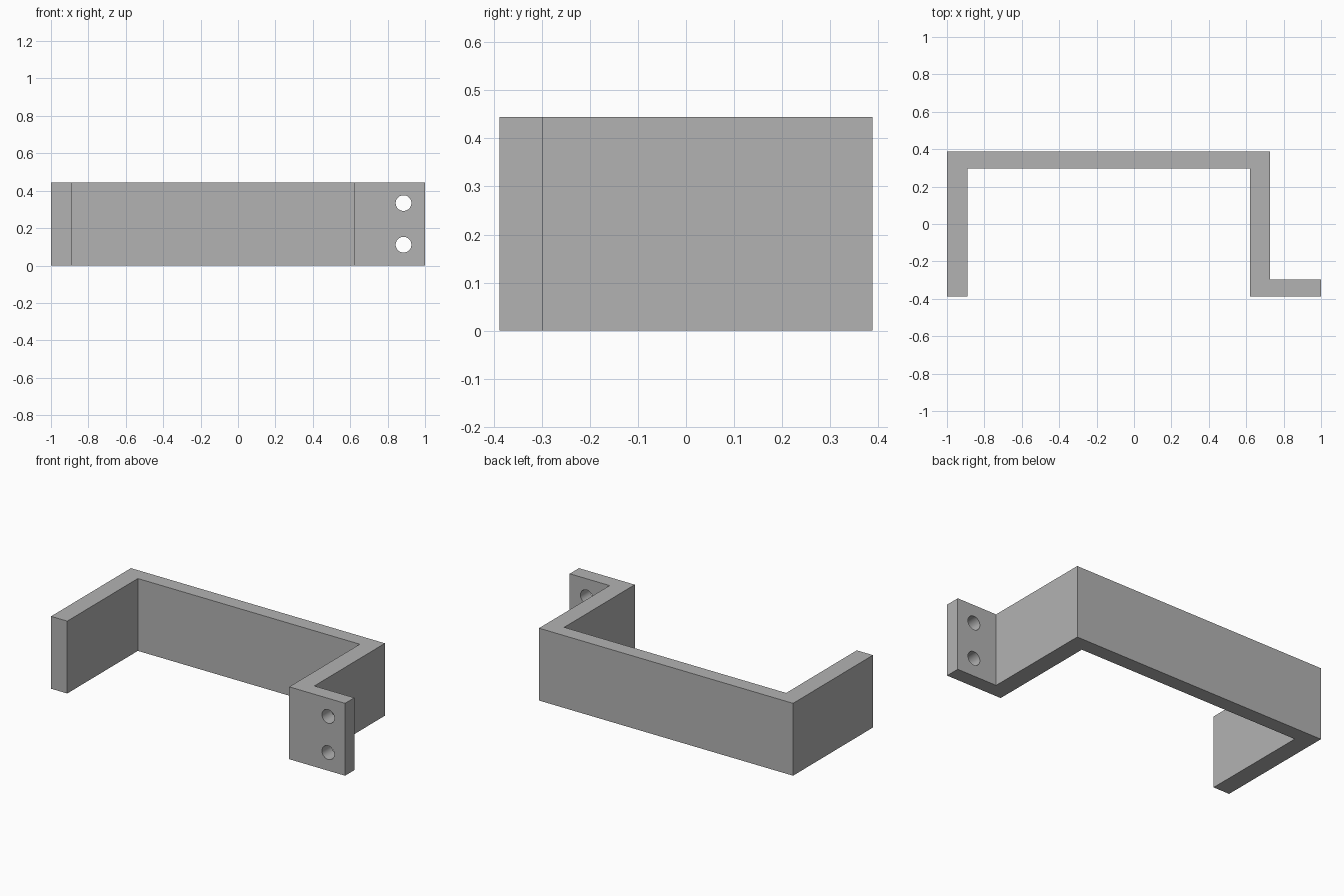
import bpy
import bmesh
import math

cube = bpy.data.objects.get("Cube")
if cube:
    bpy.data.objects.remove(cube, do_unlink=True)

HEIGHT = 0.445
DEPTH = 0.388      # half depth
INNER = 0.298      # inside face of back wall and flange
HOLE_X, HOLE_RADIUS = 0.885, 0.042

grey = bpy.data.materials.new("plain grey")
grey.use_nodes = True
colour = (0.45, 0.45, 0.45, 1)
grey.diffuse_color = colour
grey.node_tree.nodes["Principled BSDF"].inputs["Base Color"].default_value = colour

# Bracket: bent strip outline extruded upwards
outline = [(-1, -DEPTH), (-0.89, -DEPTH), (-0.89, INNER), (0.62, INNER),
           (0.62, -DEPTH), (1, -DEPTH), (1, -INNER), (0.728, -INNER),
           (0.728, DEPTH), (-1, DEPTH)]
bm = bmesh.new()
base = bm.faces.new([bm.verts.new((x, y, 0)) for x, y in outline])
top = bmesh.ops.extrude_face_region(bm, geom=[base])["geom"]
bmesh.ops.translate(bm, vec=(0, 0, HEIGHT),
                    verts=[v for v in top if isinstance(v, bmesh.types.BMVert)])
bmesh.ops.recalc_face_normals(bm, faces=bm.faces)
mesh = bpy.data.meshes.new("bracket")
bm.to_mesh(mesh)
bm.free()
mesh.materials.append(grey)
bracket = bpy.data.objects.new("bracket", mesh)
bpy.context.collection.objects.link(bracket)
bpy.context.view_layer.objects.active = bracket

# Two screw holes through the flange
for i, fraction in enumerate((0.25, 0.75)):
    bpy.ops.mesh.primitive_cylinder_add(
        vertices=48, radius=HOLE_RADIUS, depth=0.3,
        location=(HOLE_X, -(DEPTH + INNER) / 2, HEIGHT * fraction),
        rotation=(math.pi / 2, 0, 0))
    cutter = bpy.context.object
    cutter.name = f"hole_cutter_{i + 1}"
    cutter.hide_render = True
    cutter.data.materials.append(grey)
    cut = bracket.modifiers.new("screw hole", "BOOLEAN")
    cut.operation = "DIFFERENCE"
    cut.solver = "EXACT"
    cut.object = cutter
    bpy.context.view_layer.objects.active = bracket
    bpy.ops.object.modifier_apply(modifier=cut.name)
    bpy.data.objects.remove(cutter, do_unlink=True)

# Smooth hole walls, crisp corners
bpy.ops.object.select_all(action="DESELECT")
bracket.select_set(True)
bpy.context.view_layer.objects.active = bracket
bpy.ops.object.shade_smooth_by_angle(angle=math.radians(30))
